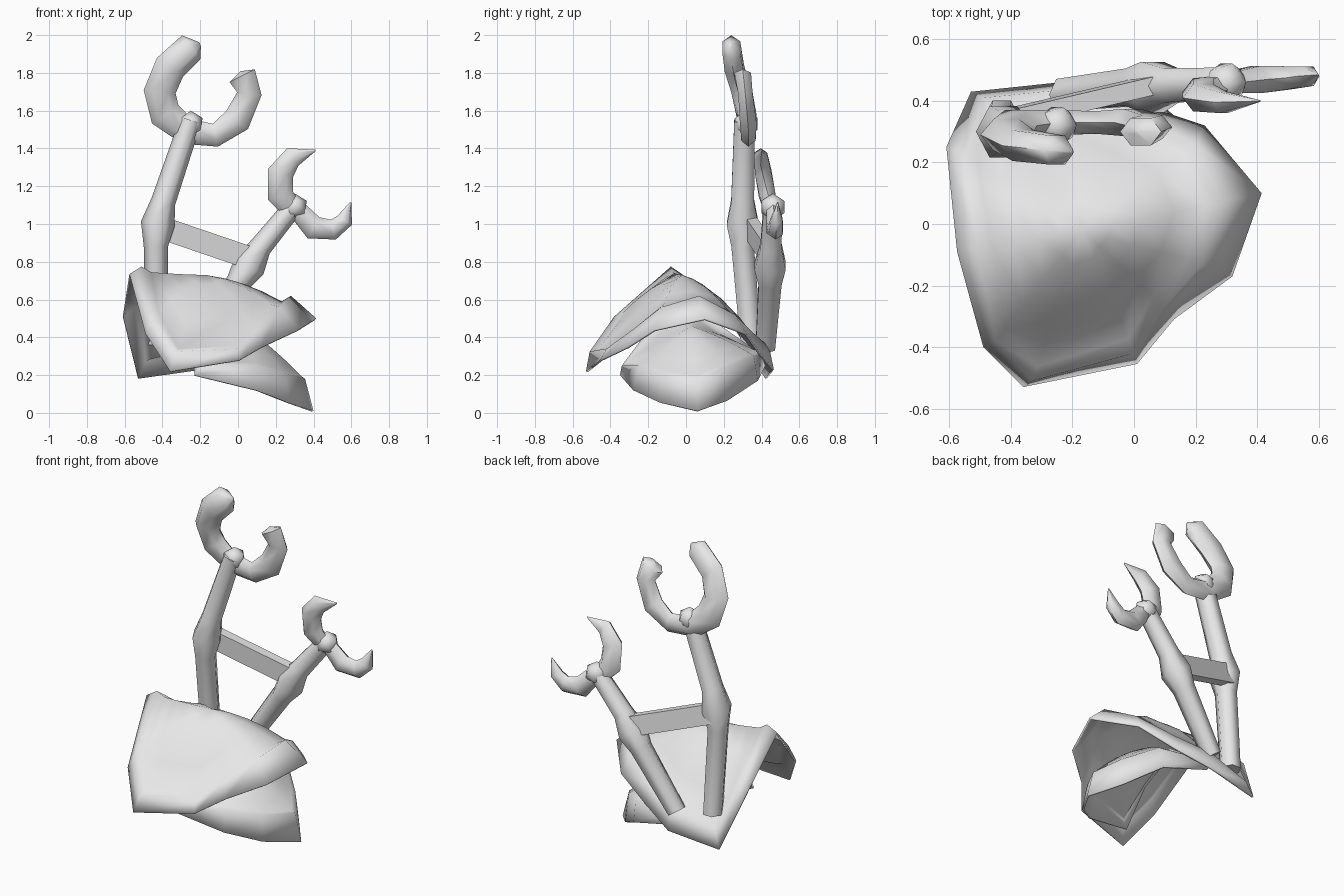
import bpy, bmesh, math
from mathutils import Vector

if "Cube" in bpy.data.objects:
    bpy.data.objects.remove(bpy.data.objects["Cube"])

grey = bpy.data.materials.new("plain grey")
grey.diffuse_color = (0.8, 0.8, 0.8, 1)
grey.use_nodes = True
grey.node_tree.nodes["Principled BSDF"].inputs["Base Color"].default_value = grey.diffuse_color


def finish(bm, name, angle=65):
    bmesh.ops.recalc_face_normals(bm, faces=bm.faces)
    me = bpy.data.meshes.new(name)
    bm.to_mesh(me)
    bm.free()
    ob = bpy.data.objects.new(name, me)
    bpy.context.collection.objects.link(ob)
    me.materials.append(grey)
    bpy.ops.object.select_all(action='DESELECT')
    ob.select_set(True)
    bpy.context.view_layer.objects.active = ob
    bpy.ops.object.shade_smooth_by_angle(angle=math.radians(angle))
    return ob


def shell(name, lip, crest, centre, inset, bulge):
    """Domed plate: lip edge, raised crest, then rings closing on the centre."""
    bm = bmesh.new()
    c = Vector(centre)
    rings = [[Vector(p) for p in lip], [Vector(p) for p in crest]]
    inner = []
    for p in rings[1]:
        flat = Vector((c.x - p.x, c.y - p.y, 0)).normalized() * inset
        drop = -0.03 if p.z > c.z - 0.15 else 0.015
        inner.append(p + flat + Vector((0, 0, drop)))
    for t in (0, 0.25, 0.5, 0.75):
        rings.append([p.lerp(c, t) + Vector((0, 0, bulge * (c.z - p.z) * t * (1 - t)))
                      for p in inner])
    vs = [[bm.verts.new(p) for p in r] for r in rings]
    n = len(lip)
    for a, b in zip(vs, vs[1:]):
        for i in range(n):
            j = (i + 1) % n
            bm.faces.new((a[i], a[j], b[j], b[i]))
    top = bm.verts.new(c)
    for i in range(n):
        bm.faces.new((vs[-1][i], vs[-1][(i + 1) % n], top))
    ob = finish(bm, name, 85)
    # recalculated normals of an open dome may face either way: make them face up
    if sum(p.normal.z * p.area for p in ob.data.polygons) < 0:
        ob.data.flip_normals()
    mod = ob.modifiers.new("thickness", 'SOLIDIFY')
    mod.thickness = 0.012
    mod.offset = -1


def tube(name, path, depth=0.85, sides=6, phase=0.0):
    """Tube along (x, y, z, radius) points; depth scales the section along y."""
    bm = bmesh.new()
    pts = [Vector(p[:3]) for p in path]
    rings = []
    for i, p in enumerate(pts):
        t = pts[min(i + 1, len(pts) - 1)] - pts[max(i - 1, 0)]
        t.y = 0
        side = Vector((0, 1, 0)).cross(t.normalized())
        r = path[i][3]
        rings.append([bm.verts.new(p + side * r * math.cos(a)
                                   + Vector((0, r * depth * math.sin(a), 0)))
                      for a in (2 * math.pi * k / sides + phase for k in range(sides))])
    for a, b in zip(rings, rings[1:]):
        for i in range(sides):
            j = (i + 1) % sides
            bm.faces.new((a[i], a[j], b[j], b[i]))
    bm.faces.new(rings[0])
    bm.faces.new(rings[-1])
    finish(bm, name)


def ball(name, loc, r):
    bm = bmesh.new()
    bmesh.ops.create_icosphere(bm, subdivisions=1, radius=r)
    bmesh.ops.translate(bm, verts=bm.verts, vec=loc)
    finish(bm, name)


# upper shoulder plate
shell("upper_plate",
      [(-.575, -.09, .735), (-.49, -.40, .42), (-.36, -.53, .22), (.01, -.455, .28),
       (.13, -.31, .35), (.32, -.17, .44), (.415, .10, .50), (.23, .32, .42),
       (.02, .39, .32), (-.20, .465, .23), (-.53, .43, .185), (-.61, .25, .51)],
      [(-.51, -.08, .775), (-.45, -.38, .51), (-.33, -.51, .325), (0, -.42, .34),
       (.10, -.27, .45), (.22, -.13, .56), (.28, .07, .62), (.20, .26, .52),
       (0, .36, .42), (-.20, .44, .35), (-.49, .41, .28), (-.55, .22, .57)],
      (-.17, -.02, .73), .05, .65)

# lower shoulder plate tucked underneath
shell("lower_plate",
      [(-.28, .02, .57), (-.25, -.20, .42), (-.23, -.35, .20), (.10, -.28, .12),
       (.27, -.14, .055), (.40, .06, .01), (.27, .22, .065), (.10, .38, .17),
       (-.20, .42, .25), (-.25, .20, .42)],
      [(-.25, .02, .58), (-.23, -.19, .45), (-.20, -.34, .25), (.09, -.25, .25),
       (.25, -.12, .21), (.355, .06, .18), (.26, .20, .24), (.10, .36, .30),
       (-.18, .40, .31), (-.22, .20, .45)],
      (.02, .03, .46), .02, .25)

# tall arm with its horseshoe claw
tube("tall_arm", [(-.43, .345, .36, .06), (-.435, .30, .88, .064), (-.425, .30, 1.0, .09),
                  (-.395, .30, 1.12, .065), (-.25, .31, 1.55, .058)], 1.08)
ball("tall_arm_knuckle", (-.25, .32, 1.53), .07)
tube("tall_arm_claw",
     [(-.20, .235, 1.95, .012), (-.248, .24, 1.935, .08), (-.36, .255, 1.83, .085),
      (-.415, .29, 1.70, .085), (-.385, .32, 1.58, .085), (-.27, .33, 1.49, .07),
      (-.12, .33, 1.47, .062), (-.005, .33, 1.55, .075), (.06, .315, 1.69, .065),
      (.022, .30, 1.785, .075), (.005, .30, 1.80, .012)], .68)

# short arm with its two pointed claws
tube("short_arm", [(-.23, .42, .345, .055), (0, .445, .69, .065), (.06, .445, .78, .088),
                   (.12, .45, .88, .06), (.30, .46, 1.1, .052)], 1.08)
ball("short_arm_knuckle", (.30, .46, 1.09), .072)
tube("short_arm_upper_claw",
     [(.29, .45, 1.07, .05), (.225, .43, 1.15, .07), (.225, .41, 1.27, .07),
      (.29, .395, 1.355, .055), (.41, .40, 1.39, .004)], .72)
tube("short_arm_lower_claw",
     [(.31, .46, 1.08, .05), (.40, .47, .98, .064), (.505, .475, .97, .054),
      (.565, .48, 1.02, .045), (.597, .485, 1.115, .004)], .8)

# flat cross bar joining the two arms
tube("cross_bar", [(-.42, .34, .985, .085), (.05, .45, .825, .085)], .5, 4, math.pi / 4)
